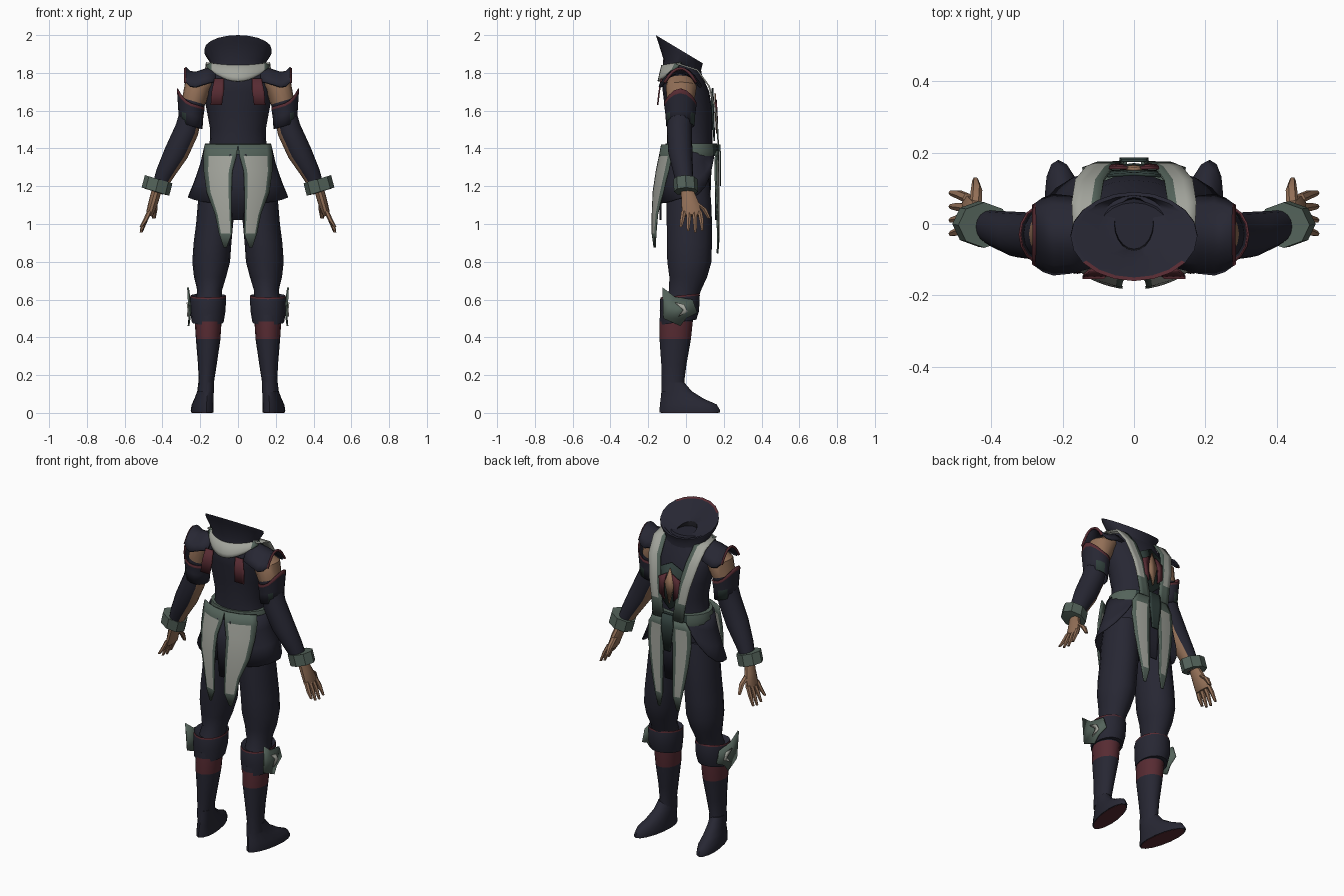
import bpy, bmesh
from math import sin, cos, pi, radians
from mathutils import Vector

cube = bpy.data.objects.get("Cube")
if cube:
    bpy.data.objects.remove(cube, do_unlink=True)


def material(name, *rgb):
    m = bpy.data.materials.new(name)
    m.use_nodes = True
    m.diffuse_color = (*rgb, 1)
    m.node_tree.nodes["Principled BSDF"].inputs["Base Color"].default_value = (*rgb, 1)
    return m


NAVY = material("navy cloth", .020, .020, .033)
BLACK = material("dark lining", .008, .008, .011)
PALE = material("pale grey cloth", .36, .37, .33)
GREEN = material("grey green trim", .088, .125, .103)
DARKGREEN = material("dark green", .030, .050, .045)
SKIN = material("skin", .29, .16, .095)
RED = material("dark red", .095, .024, .032)


def finish(name, bm, mats, mirror=False, thick=0.0, angle=40):
    """Turn a bmesh into a smooth shaded object with optional modifiers."""
    mesh = bpy.data.meshes.new(name)
    bmesh.ops.recalc_face_normals(bm, faces=bm.faces)
    bm.to_mesh(mesh)
    bm.free()
    obj = bpy.data.objects.new(name, mesh)
    bpy.context.collection.objects.link(obj)
    for m in mats:
        mesh.materials.append(m)
    bpy.ops.object.select_all(action='DESELECT')
    obj.select_set(True)
    bpy.context.view_layer.objects.active = obj
    bpy.ops.object.shade_smooth_by_angle(angle=radians(angle))
    if thick:
        s = obj.modifiers.new("thickness", 'SOLIDIFY')
        s.thickness, s.offset = thick, 0
    if mirror:
        obj.modifiers.new("mirror", 'MIRROR')
    return obj


def surface(name, rows, mats, rule=None, closed=False, caps=False, **kw):
    """Skin a grid of points; rule(row, column, centre) picks the material."""
    bm = bmesh.new()
    grid = [[bm.verts.new(p) for p in row] for row in rows]
    n = len(rows[0])
    for i in range(len(rows) - 1):
        for j in range(n if closed else n - 1):
            k = (j + 1) % n
            f = bm.faces.new((grid[i][j], grid[i][k], grid[i + 1][k], grid[i + 1][j]))
            if rule:
                f.material_index = rule(i, j, f.calc_center_median())
    if caps:
        bm.faces.new(grid[0])
        bm.faces.new(grid[-1])
    return finish(name, bm, mats, **kw)


def ring(x, y, z, rx, ry, tx=0, ty=0, n=16, splay=0):
    """Ellipse around the vertical, tilted by slopes tx and ty."""
    pts = []
    for k in range(n):
        dx, dy = rx * cos(2 * pi * k / n), ry * sin(2 * pi * k / n)
        pts.append(Vector((x + dx + splay * dy, y + dy, z + tx * dx + ty * dy)))
    return pts


def loft(name, rings, mats, rule=None, n=16, splay=0, caps=True, **kw):
    return surface(name, [ring(*r, n=n, splay=splay) for r in rings], mats, rule,
                   closed=True, caps=caps, **kw)


def cloth(name, rows, mats, rule=None, cuts=(0, .2, .5, .8, 1), bend=0, thick=.008, mirror=True):
    """Hanging strip; each row is z, y, inner x, outer x."""
    pts = []
    for z, y, a, b in rows:
        xs = [a + (b - a) * c for c in cuts]
        pts.append([Vector((x, y + bend * x * x, z)) for x in xs])
    return surface(name, pts, mats, rule, thick=thick, mirror=mirror)


def plate(name, pts, mats, rim=0, mirror=True):
    """Flat outline with an optional inset centre in the second material."""
    bm = bmesh.new()
    f = bm.faces.new([bm.verts.new(p) for p in pts])
    if rim:
        bmesh.ops.inset_region(bm, faces=[f], thickness=rim)
        f.material_index = 1
    return finish(name, bm, mats, mirror=mirror, thick=.009)


# Torso and pelvis
loft("torso", [(0, .02, 1.36, .165, .12), (0, .02, 1.43, .15, .12), (0, .02, 1.5, .147, .12),
               (0, .015, 1.6, .165, .125), (0, 0, 1.7, .185, .123), (0, -.02, 1.78, .185, .108),
               (0, -.02, 1.83, .135, .09), (0, -.02, 1.86, .1, .08)], [NAVY], n=20)
loft("pelvis", [(0, .015, 1.4, .17, .12), (0, .015, 1.3, .182, .12), (0, .015, 1.15, .19, .115),
                (0, .015, 1.07, .12, .08)], [NAVY], n=20)

# Flared collar with a dark neck opening
loft("collar", [(0, -.02, 1.80, .155, .105, 0, -.2), (0, -.02, 1.845, .142, .1, 0, -.3),
                (0, -.03, 1.905, .178, .118, 0, -.5), (0, -.035, 1.925, .178, .125, 0, -.6),
                (0, -.035, 1.923, .166, .115, 0, -.6), (0, -.01, 1.875, .1, .09, 0, -.45),
                (0, .0, 1.865, .055, .075, 0, -.3), (0, .0, 1.80, .045, .06)],
     [NAVY, RED, BLACK], lambda i, j, c: 1 if i == 3 and c.y < -.1 else 2 if i > 5 else 0, n=20)

# Stole: crescent behind the neck, then straps crossing down the chest
us = [k / 6 - 1 for k in range(13)]
surface("stole_back", [[Vector((u * .165, -.146 + .1 * u * u + .02 * v,
                                1.755 + .075 * u * u + v * (.085 - .06 * u * u))) for u in us]
                       for v in (0, .25, 1)], [GREEN, PALE],
        lambda i, j, c: 1 if abs(c.x) < .14 else 0, thick=.01)
cloth("stole_front", [(1.85, -.05, .115, .17), (1.815, .06, .095, .175), (1.73, .122, .085, .165),
                      (1.6, .158, .06, .135), (1.5, .167, .045, .115), (1.39, .172, .03, .1)],
      [GREEN, PALE], lambda i, j, c: 1 if j > 0 and c.z > 1.47 else 0, cuts=(0, .3, .65, 1))

# Chest opening with red lapels over a dark green patch
plate("chest_opening", [(0, .154, 1.69), (.032, .156, 1.6), (0, .163, 1.48), (-.032, .156, 1.6)],
      [SKIN], mirror=False)
plate("chest_patch", [(.0, .141, 1.72), (.075, .135, 1.68), (.07, .146, 1.5), (0, .15, 1.44)],
      [DARKGREEN])
plate("lapel", [(.018, .158, 1.66), (.07, .158, 1.63), (.062, .164, 1.53), (.03, .166, 1.5),
                (.034, .163, 1.59)], [RED])

# Shoulder guards with a red lip
arch = [k / 4 - 1 for k in range(9)]
surface("shoulder_guard", [[Vector((x, -.03 + w * t, z - .075 * t * t)) for t in arch]
                           for x, z, w in ((.12, 1.83, .09), (.18, 1.815, .105), (.225, 1.80, .11),
                                           (.255, 1.805, .1), (.275, 1.825, .085), (.282, 1.82, .08))],
        [NAVY, RED], lambda i, j, c: int(i == 4), thick=.012, mirror=True)
cloth("shoulder_tag", [(1.77, -.13, .075, .125), (1.7, -.142, .075, .14), (1.63, -.15, .085, .145)],
      [RED])

# Arms: bare shoulder, sleeve, bare strip along the inner forearm
loft("arm", [(.16, -.03, 1.77, .06, .065, .3), (.21, -.025, 1.73, .07, .082, .3),
             (.235, -.028, 1.65, .06, .072, .3), (.248, -.03, 1.59, .056, .068, .4),
             (.27, -.035, 1.5, .058, .066, .5), (.325, -.03, 1.38, .058, .064, .5),
             (.385, -.015, 1.27, .045, .052, .5), (.43, .0, 1.17, .03, .04, .5)],
     [NAVY, SKIN], lambda i, j, c: int(i < 2 or (i > 2 and j in (6, 7, 8, 9))), mirror=True)


def cuff_ring(grow, z, spike):
    pts = ring(.25, -.03, z, .056 + grow, .069 + grow, .3)
    for p in pts:
        p.z += spike * max(0, (p.x - .25) / .06) ** 2
    return pts


surface("sleeve_flare", [cuff_ring(.003, 1.52, 0), cuff_ring(.007, 1.58, 0),
                         cuff_ring(.013, 1.625, .035), cuff_ring(.015, 1.64, .04)],
        [NAVY, RED, DARKGREEN],
        lambda i, j, c: 1 if i == 2 else 2 if i == 0 and j in (2, 3, 13) else 0,
        closed=True, thick=.006, mirror=True)
loft("bracelet", [(.415, -.005, 1.235, .055, .056, .3), (.42, -.003, 1.237, .073, .064, .3),
                  (.437, .0, 1.172, .073, .064, .3), (.437, .0, 1.17, .05, .05, .3)],
     [GREEN], n=8, mirror=True, angle=30)

# Hands
loft("palm", [(.43, .005, 1.18, .024, .034, .4), (.447, .02, 1.12, .024, .046, .4),
              (.465, .03, 1.06, .02, .054, .4), (.47, .03, 1.045, .016, .05, .4)],
     [SKIN], n=10, mirror=True)


def finger(name, a, b, c, r):
    rings = [(*p, r * s, r * s) for p, s in ((a, 1), (b, .95), (c, .55))]
    loft(name, rings, [SKIN], n=6, mirror=True)


for k, (name, tip) in enumerate((("little_finger", .985), ("ring_finger", .962),
                                 ("middle_finger", .955), ("index_finger", .965))):
    y = -.012 + .028 * k
    finger(name, (.467, y, 1.07), (.49, y - .008 + .006 * k, 1.02),
           (.513, y - .015 + .01 * k, tip), .014)
finger("thumb", (.445, .05, 1.115), (.442, .095, 1.08), (.445, .122, 1.03), .017)

# Belt, side skirt, tails
loft("belt", [(0, .03, 1.36, .18, .138), (0, .03, 1.385, .185, .141), (0, .028, 1.425, .175, .137)],
     [GREEN, DARKGREEN], lambda i, j, c: int(c.y > .1 and abs(c.x) < .12), n=20)
angles = [radians(a) for a in range(-85, 66, 15)]
rows = []
for v in (0, .3, .65, 1):
    row = []
    for a in angles:
        hem = 1.11 + .19 * max(0, a) ** 2 + .03 * cos(a) ** 4
        rx, ry = .178 + .085 * v ** 1.3, .13 + .018 * v
        row.append(Vector((rx * cos(a), .015 + ry * sin(a), 1.4 + (hem - 1.4) * v)))
    rows.append(row)
surface("side_skirt", rows, [NAVY], thick=.008, mirror=True)


def tail_rule(i, j, c):
    if i in (0, 5):
        return 0
    return 1 if j in (1, 2) else 0


cloth("back_tail", [(1.42, -.128, .0, .175), (1.36, -.14, .008, .182), (1.28, -.158, .03, .18),
                    (1.17, -.175, .034, .165), (1.05, -.18, .034, .12), (.95, -.18, .032, .1),
                    (.875, -.175, .06, .075)], [GREEN, PALE], tail_rule,
      cuts=(0, .12, .5, .84, 1), bend=2)
cloth("front_tail", [(1.39, .17, .02, .11), (1.34, .17, .025, .14), (1.25, .172, .03, .145),
                     (1.13, .174, .034, .13), (1.02, .175, .034, .11), (.93, .175, .034, .09),
                     (.845, .17, .055, .07)], [GREEN, PALE], tail_rule, bend=-.8)
for name, y in (("back_strip", -.135), ("front_strip", .158)):
    cloth(name, [(1.37, y, -.045, .045), (1.2, y, -.045, .045), (1.02, y, -.03, .03)],
          [NAVY], mirror=False)
cloth("belt_knot", [(1.42, .178, -.035, .035), (1.35, .182, -.04, .04), (1.2, .18, -.02, .02)],
      [DARKGREEN], mirror=False)

# Legs: baggy trousers, knee cuff, banded shin and boot
loft("trouser_leg", [(.1, .01, 1.25, .09, .11), (.112, .015, 1.12, .1, .118),
                     (.124, .018, 1, .098, .12), (.135, .018, .9, .1, .119),
                     (.142, .018, .8, .1, .117), (.148, .012, .72, .085, .1),
                     (.15, -.005, .65, .066, .085), (.155, -.03, .58, .07, .085)],
     [NAVY], mirror=True)
loft("knee_cuff", [(.158, -.032, .6, .07, .085), (.158, -.032, .622, .093, .102, 0, .1),
                   (.158, -.032, .612, .095, .105, 0, .1), (.16, -.035, .54, .094, .104),
                   (.16, -.04, .48, .084, .095, 0, .15), (.16, -.045, .49, .065, .08)],
     [NAVY, RED], lambda i, j, c: int(i == 1), mirror=True)
loft("shin", [(.158, -.05, .52, .072, .088), (.158, -.052, .485, .071, .088),
              (.158, -.057, .39, .065, .083), (.162, -.064, .26, .05, .067),
              (.167, -.069, .17, .041, .06), (.17, -.066, .11, .042, .064)],
     [NAVY, RED], lambda i, j, c: int(i == 1), mirror=True)
loft("boot", [(.169, -.068, .16, .041, .06), (.172, -.05, .115, .043, .08),
              (.18, -.02, .075, .048, .114), (.188, .012, .045, .053, .15),
              (.19, .02, .015, .056, .16), (.19, .02, .001, .055, .16)],
     [NAVY], splay=.14, mirror=True)
loft("sole", [(.19, .02, .004, .05, .152), (.19, .02, 0, .05, .152)], [RED], splay=.14, mirror=True)

# Knee guards on the outer sides
outline = ((-.125, .665, .265), (-.06, .615, .257), (.035, .6, .25), (.06, .53, .25),
           (.0, .5, .258), (-.03, .46, .262), (-.12, .5, .256))
plate("knee_guard", [(x, y, z) for y, z, x in outline], [DARKGREEN, GREEN], rim=.022)
plate("knee_guard_mark", [(.268, -.06, .585), (.262, -.01, .575), (.262, .01, .535),
                          (.266, -.04, .51), (.263, -.015, .545)], [PALE])
